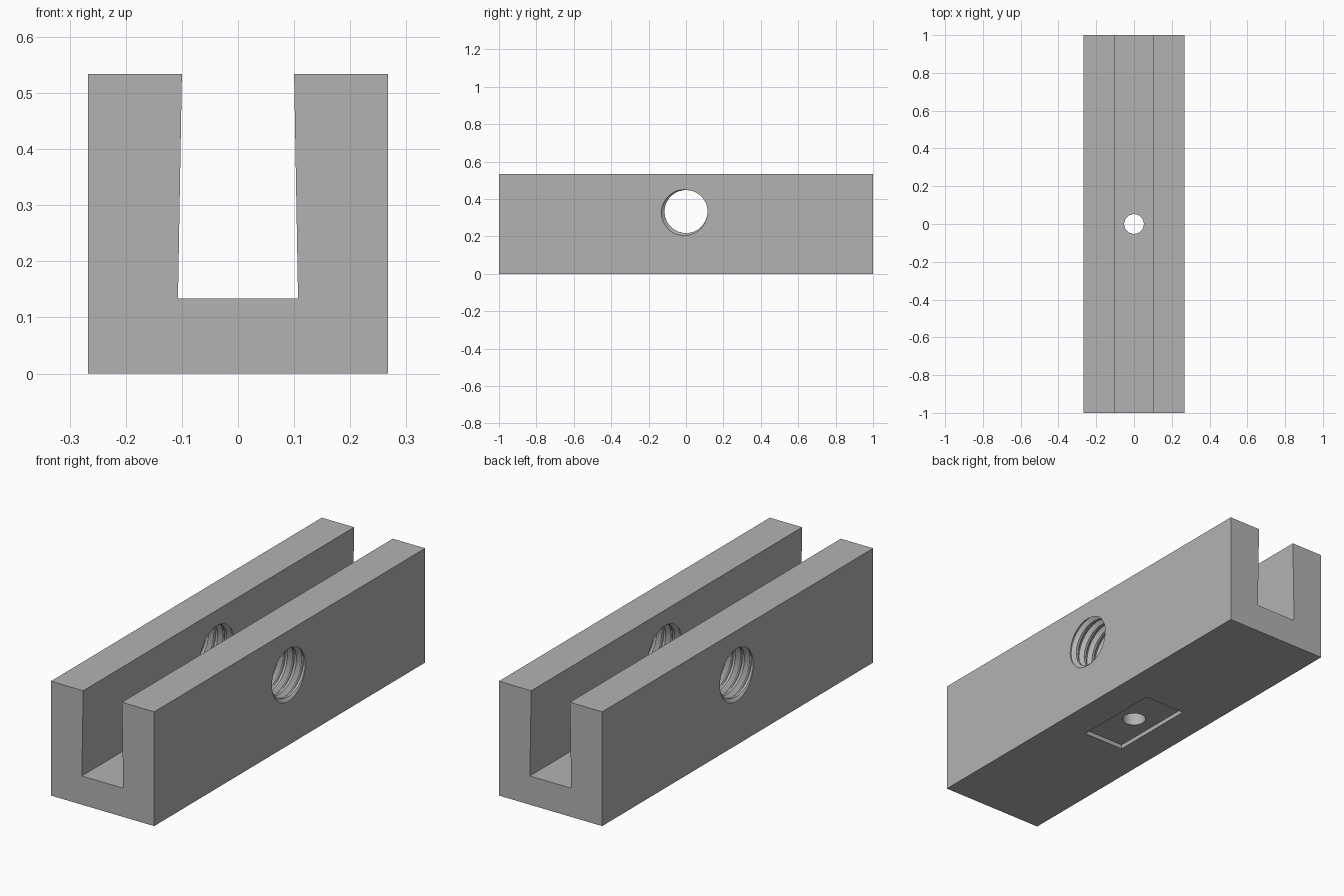
import bpy, bmesh, math
from mathutils import Matrix, Vector

default = bpy.data.objects.get("Cube")
if default:
    bpy.data.objects.remove(default, do_unlink=True)

LENGTH, HALF_W, HEIGHT = 2.0, 0.267, 0.534
FLOOR_Z, HOLE_Z = 0.134, 0.333
MINOR, MAJOR, PITCH = 0.115, 0.133, 0.047

grey = bpy.data.materials.new("plain grey")
grey.use_nodes = True
colour = (0.45, 0.45, 0.45, 1)
grey.diffuse_color = colour
grey.node_tree.nodes["Principled BSDF"].inputs["Base Color"].default_value = colour


def add_object(name, bm):
    bmesh.ops.recalc_face_normals(bm, faces=bm.faces)
    mesh = bpy.data.meshes.new(name)
    bm.to_mesh(mesh)
    bm.free()
    mesh.materials.append(grey)
    obj = bpy.data.objects.new(name, mesh)
    bpy.context.collection.objects.link(obj)
    return obj


def thread_cutter(name, turn):
    """Screw-shaped solid along x, passing through one side wall."""
    bm = bmesh.new()
    seg, turns = 48, 7
    # Thread profile: offset along one pitch, radius
    profile = [(-1 / 16, MAJOR), (1 / 16, MAJOR), (3 / 8, MINOR), (5 / 8, MINOR)]
    phase = math.radians(215)
    rows = []
    for j in range(seg * turns + 1):
        a = phase + math.tau * j / seg
        rows.append([bm.verts.new((HALF_W + PITCH * (j / seg - 5 + off),
                                   r * math.cos(a), HOLE_Z + r * math.sin(a)))
                     for off, r in profile])
    for j in range(seg * turns):
        strip, after = list(rows[j]), list(rows[j + 1])
        if j + 1 + seg < len(rows):
            strip.append(rows[j + seg][0])
            after.append(rows[j + 1 + seg][0])
        for k in range(len(strip) - 1):
            bm.faces.new((strip[k], strip[k + 1], after[k + 1], after[k]))
    # Join the step at the last turn, then close both ends with fans
    rim = [e for e in bm.edges if e.is_boundary]
    middle = HALF_W + PITCH * (turns / 2 - 5)
    tips = [bm.verts.new((middle + s * PITCH * (turns / 2 + 1), 0, HOLE_Z)) for s in (-1, 1)]
    for e in rim:
        centre = (e.verts[0].co + e.verts[1].co) / 2
        bm.faces.new((e.verts[0], e.verts[1], tips[int(centre.x > middle)]))
    bmesh.ops.transform(bm, matrix=Matrix.Rotation(turn, 4, "Z"), verts=bm.verts)
    return add_object(name, bm)


# Channel body: U section swept along y
bm = bmesh.new()
half = [(0.107, FLOOR_Z), (0.1, HEIGHT), (HALF_W, HEIGHT), (HALF_W, 0)]
section = half + [(-x, z) for x, z in reversed(half)]
face = bm.faces.new([bm.verts.new((x, -LENGTH / 2, z)) for x, z in section])
sweep = bmesh.ops.extrude_face_region(bm, geom=[face])
bmesh.ops.translate(bm, vec=Vector((0, LENGTH, 0)),
                    verts=[v for v in sweep["geom"] if isinstance(v, bmesh.types.BMVert)])
body = add_object("channel_body", bm)

# Shallow rectangular recess under the base
bm = bmesh.new()
bmesh.ops.create_cube(bm, size=1, matrix=Matrix.Diagonal((0.214, 0.43, 0.04, 1)))
recess = add_object("recess_cutter", bm)

# Round hole through the base
bm = bmesh.new()
bmesh.ops.create_cone(bm, cap_ends=True, segments=48, radius1=0.052, radius2=0.052, depth=0.4)
bore = add_object("base_hole_cutter", bm)

cutters = [recess, bore, thread_cutter("left_thread_cutter", 0),
           thread_cutter("right_thread_cutter", math.pi)]
for cutter in cutters:
    cutter.hide_render = True
    mod = body.modifiers.new(cutter.name, "BOOLEAN")
    mod.operation = "DIFFERENCE"
    mod.solver = "EXACT"
    mod.object = cutter

# Apply the cuts and remove the helpers
bpy.context.view_layer.objects.active = body
body.select_set(True)
for mod in list(body.modifiers):
    bpy.ops.object.modifier_apply(modifier=mod.name)
for cutter in cutters:
    bpy.data.objects.remove(cutter, do_unlink=True)
bpy.ops.object.shade_smooth_by_angle(angle=math.radians(25))
